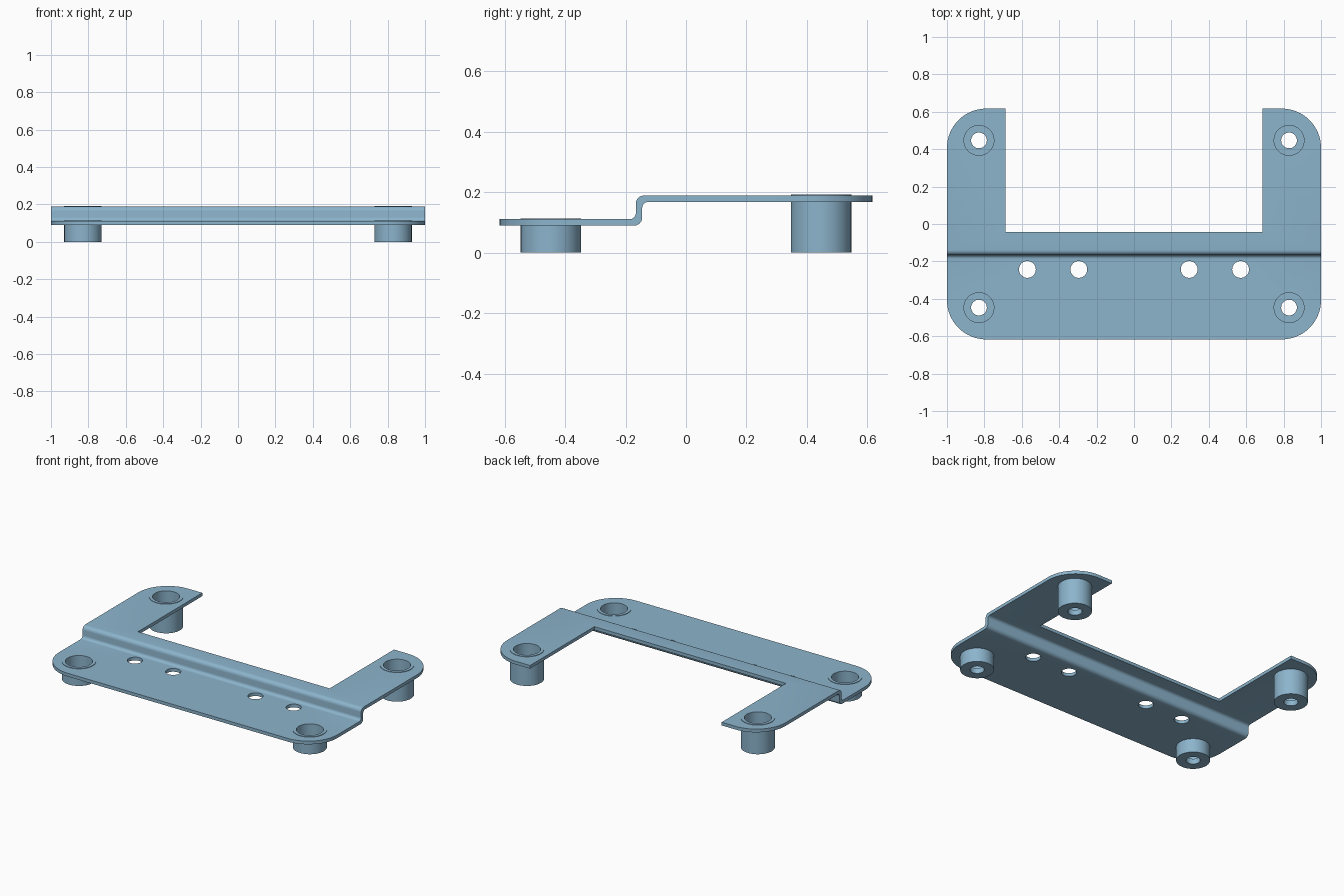
import bpy, bmesh, math

if "Cube" in bpy.data.objects:
    bpy.data.objects.remove(bpy.data.objects["Cube"])

T = 0.021                  # sheet thickness
LOW, HIGH = 0.09, 0.168    # undersides of the two levels
EDGE = 0.617               # half depth
FLOOR = 0.035              # floor under each standoff bore

blue = bpy.data.materials.new("steel blue")
blue.diffuse_color = (0.262, 0.456, 0.604, 1)
blue.use_nodes = True
blue.node_tree.nodes["Principled BSDF"].inputs["Base Color"].default_value = blue.diffuse_color


def make(name, bm):
    bmesh.ops.recalc_face_normals(bm, faces=bm.faces)
    me = bpy.data.meshes.new(name)
    bm.to_mesh(me)
    bm.free()
    me.materials.append(blue)
    ob = bpy.data.objects.new(name, me)
    bpy.context.collection.objects.link(ob)
    return ob


def prism(name, points, offset):
    """Extrude a closed loop of 3D points along an offset."""
    bm = bmesh.new()
    face = bm.faces.new([bm.verts.new(p) for p in points])
    out = bmesh.ops.extrude_face_region(bm, geom=[face])
    moved = [v for v in out["geom"] if isinstance(v, bmesh.types.BMVert)]
    bmesh.ops.translate(bm, verts=moved, vec=offset)
    return make(name, bm)


def arc(cx, cy, r, a0, a1, n):
    return [(cx + r * math.cos(math.radians(a0 + (a1 - a0) * i / n)),
             cy + r * math.sin(math.radians(a0 + (a1 - a0) * i / n)))
            for i in range(n + 1)]


def smooth(ob):
    bpy.ops.object.select_all(action='DESELECT')
    ob.select_set(True)
    bpy.context.view_layer.objects.active = ob
    bpy.ops.object.shade_smooth_by_angle(angle=math.radians(30))


# Stepped sheet profile (y, z), bent up then back level
f, b, r, ro = -0.166, -0.145, 0.02, 0.026
profile = [(-0.7, LOW)]
profile += arc(b - ro, LOW + ro, ro, -90, 0, 6)
profile += arc(b + r, HIGH - r, r, 180, 90, 6)
profile += [(0.7, HIGH), (0.7, HIGH + T)]
profile += arc(f + ro, HIGH + T - ro, ro, 90, 180, 6)
profile += arc(f - r, LOW + T + r, r, 0, -90, 6)
profile += [(-0.7, LOW + T)]
plate = prism("bracket_plate", [(-1.1, y, z) for y, z in profile], (2.2, 0, 0))

# U-shaped outline with rounded outer corners
R = 0.21
half = arc(1 - R, R - EDGE, R, -90, 0, 16) + arc(1 - R, EDGE - R, R, 0, 90, 16)
half += [(0.688, EDGE), (0.688, -0.043)]
outline = half + [(-x, y) for x, y in reversed(half)]
cutters = [("INTERSECT", prism("outline_cutter",
                               [(x, y, -0.2) for x, y in outline], (0, 0, 0.8)))]

# Screw holes along the step, and openings where the standoffs pass through
holes = [(x, -0.243, 0.045) for x in (-0.57, -0.295, 0.295, 0.57)]
corners = [(sx * 0.829, sy * 0.447) for sx in (-1, 1) for sy in (-1, 1)]
holes += [(x, y, 0.09) for x, y in corners]
for x, y, rad in holes:
    ring = arc(x, y, rad, 0, 360, 32)[:-1]
    cutters.append(("DIFFERENCE", prism("hole_cutter",
                                        [(u, v, -0.2) for u, v in ring], (0, 0, 0.8))))

for op, cutter in cutters:
    mod = plate.modifiers.new("cut", 'BOOLEAN')
    mod.operation, mod.solver, mod.object = op, 'EXACT', cutter
bpy.context.view_layer.update()
cut = bpy.data.meshes.new_from_object(
    plate.evaluated_get(bpy.context.evaluated_depsgraph_get()))
plate.modifiers.clear()
plate.data = cut
for _, cutter in cutters:
    bpy.data.objects.remove(cutter)
smooth(plate)

# Hollow standoffs: wide bore above, small screw hole through the floor
N = 48
for x, y in corners:
    top = (LOW if y < 0 else HIGH) + T + 0.003
    section = [(0.042, 0), (0.1, 0), (0.1, top), (0.08, top),
               (0.08, FLOOR), (0.042, FLOOR)]
    bm = bmesh.new()
    rings = [[bm.verts.new((x + u, y + v, z)) for u, v in arc(0, 0, rad, 0, 360, N)[:-1]]
             for rad, z in section]
    for k in range(len(rings)):
        lo, hi = rings[k], rings[(k + 1) % len(rings)]
        for i in range(N):
            j = (i + 1) % N
            bm.faces.new((lo[i], lo[j], hi[j], hi[i]))
    name = ("front" if y < 0 else "back") + ("_left" if x < 0 else "_right")
    smooth(make(name + "_standoff", bm))
